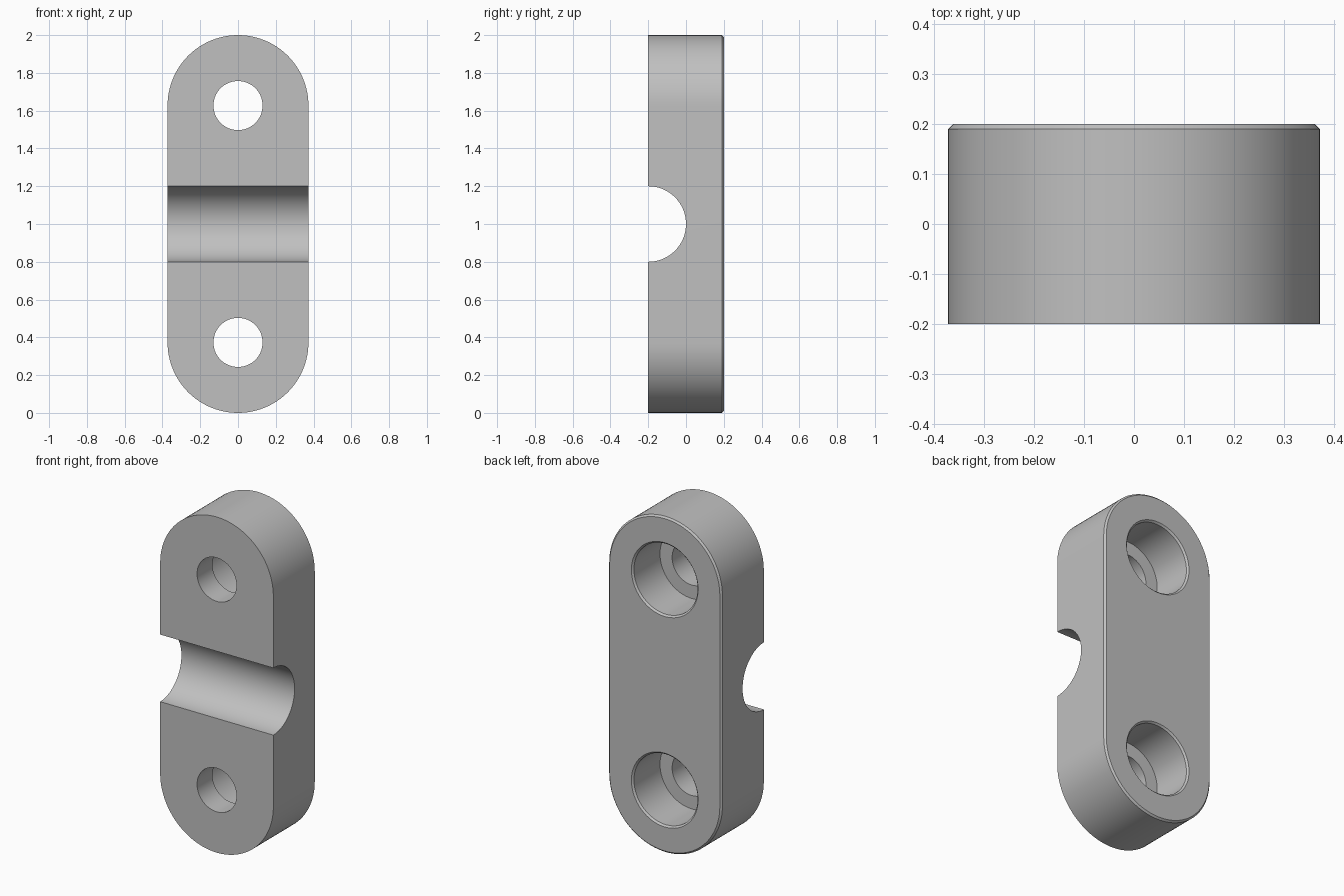
import bpy
import bmesh
from math import sin, cos, pi

cube = bpy.data.objects.get("Cube")
if cube:
    bpy.data.objects.remove(cube, do_unlink=True)

HALF_W = 0.373                      # also the end radius
HOLES = (HALF_W, 2 - HALF_W)        # hole heights
FRONT, BACK, CHAMFER = -0.2, 0.2, 0.01

grey = bpy.data.materials.new("plain grey")
grey.use_nodes = True
grey.diffuse_color = (0.53, 0.53, 0.53, 1)
grey.node_tree.nodes["Principled BSDF"].inputs["Base Color"].default_value = grey.diffuse_color


def loft(name, rings):
    """Skin equal-length rings of points and cap both ends."""
    bm = bmesh.new()
    loops = [[bm.verts.new(p) for p in ring] for ring in rings]
    n = len(loops[0])
    for a, b in zip(loops, loops[1:]):
        for i in range(n):
            j = (i + 1) % n
            bm.faces.new((a[i], a[j], b[j], b[i]))
    bm.faces.new(loops[0])
    bm.faces.new(loops[-1])
    bmesh.ops.recalc_face_normals(bm, faces=bm.faces)
    mesh = bpy.data.meshes.new(name)
    bm.to_mesh(mesh)
    bm.free()
    mesh.materials.append(grey)
    obj = bpy.data.objects.new(name, mesh)
    bpy.context.collection.objects.link(obj)
    return obj


def stadium(r, y, steps=48):
    """Upright slot outline: a half circle at each end."""
    pts = []
    for start, z in ((0, HOLES[1]), (pi, HOLES[0])):
        for i in range(steps + 1):
            a = start + pi * i / steps
            pts.append((r * cos(a), y, z + r * sin(a)))
    return pts


def circle(r, y, z, n=64):
    return [(r * cos(2 * pi * i / n), y, z + r * sin(2 * pi * i / n)) for i in range(n)]


# Body with a chamfered back rim
body = loft("clamp_body", [stadium(HALF_W, FRONT), stadium(HALF_W, BACK - CHAMFER),
                           stadium(HALF_W - CHAMFER, BACK)])

# Stepped screw holes: through bore, counterbore, chamfered mouth
BORE, HEAD, FLOOR = 0.13, 0.21, -0.055
cutters = []
for z in HOLES:
    steps = [(BORE, FRONT - 0.1), (BORE, FLOOR), (HEAD, FLOOR), (HEAD, BACK - CHAMFER),
             (HEAD + CHAMFER, BACK), (HEAD + CHAMFER, BACK + 0.1)]
    cutters.append(loft("screw_hole_cutter", [circle(r, y, z) for r, y in steps]))

# Half-round groove across the front
groove = [[(x, FRONT + y, 1 + z - 1) for _, y, z in
           [(0, 0.2 * cos(2 * pi * i / 96), 1 + 0.2 * sin(2 * pi * i / 96)) for i in range(96)]]
          for x in (-0.5, 0.5)]
cutters.append(loft("groove_cutter", groove))

# Cut the body and discard the cutters
for cutter in cutters:
    cutter.hide_render = True
    mod = body.modifiers.new("cut", 'BOOLEAN')
    mod.operation = 'DIFFERENCE'
    mod.solver = 'EXACT'
    mod.object = cutter

bpy.ops.object.select_all(action='DESELECT')
body.select_set(True)
bpy.context.view_layer.objects.active = body
for mod in list(body.modifiers):
    bpy.ops.object.modifier_apply(modifier=mod.name)
for cutter in cutters:
    bpy.data.objects.remove(cutter, do_unlink=True)

bpy.ops.object.shade_smooth_by_angle(angle=pi / 6)
